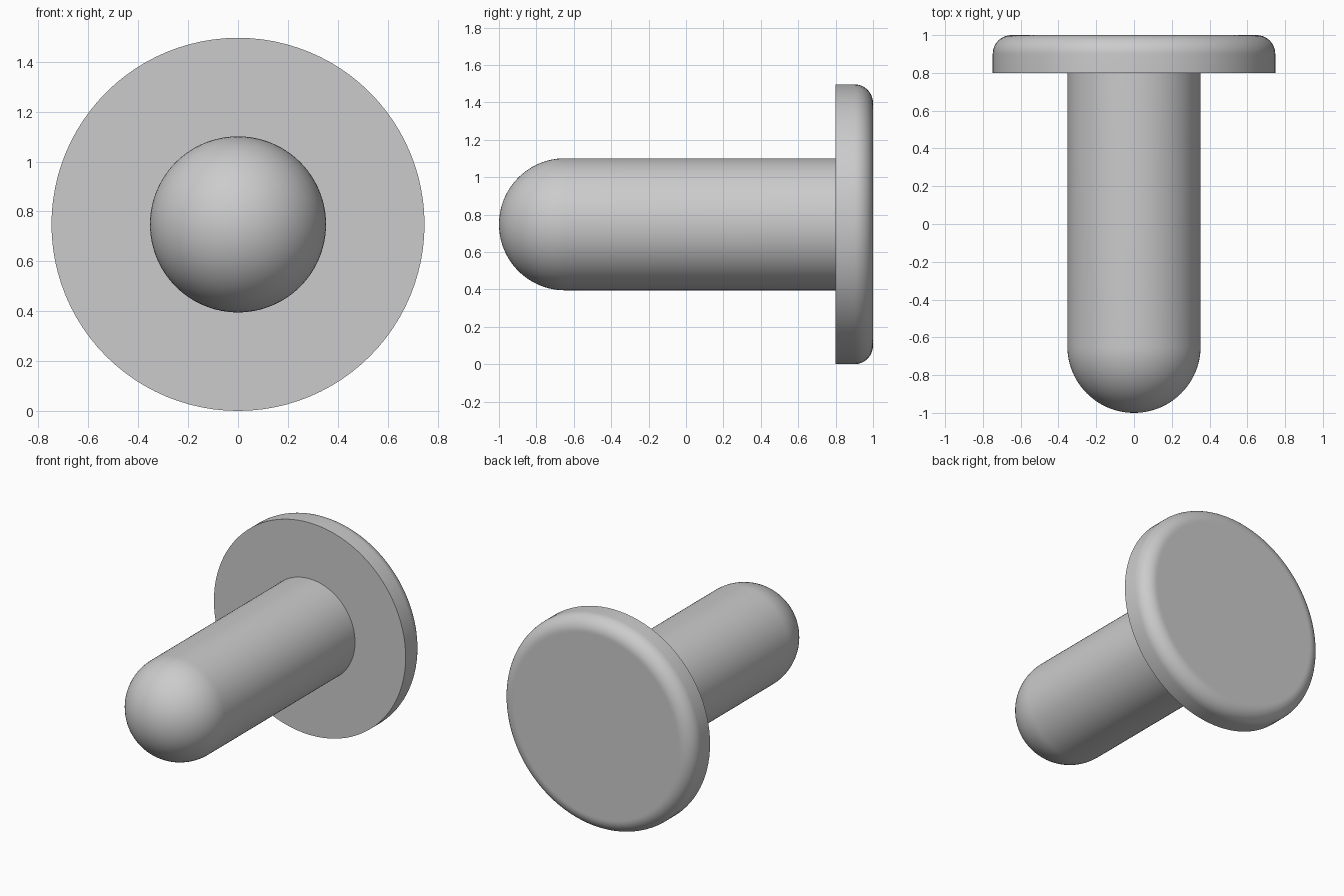
import bpy, bmesh
from math import sin, cos, pi
from mathutils import Matrix, Vector

if "Cube" in bpy.data.objects:
    bpy.data.objects.remove(bpy.data.objects["Cube"], do_unlink=True)

SEGMENTS = 96
HEAD_R, PIN_R, FILLET = 0.748, 0.353, 0.1
HEAD_FRONT, BACK, TIP = 0.8, 1.0, -1.0

grey = bpy.data.materials.new("plain grey")
grey.use_nodes = True
colour = (0.6, 0.6, 0.6, 1)
grey.diffuse_color = colour
grey.node_tree.nodes["Principled BSDF"].inputs["Base Color"].default_value = colour


def arc(radius_centre, y_centre, radius, start, end, steps):
    """Points (radius, y) along a circular arc of the profile."""
    angles = [start + (end - start) * i / steps for i in range(steps + 1)]
    return [(radius_centre + radius * cos(a), y_centre + radius * sin(a)) for a in angles]


def lathe(name, profile):
    """Turn a (radius, y) profile about the horizontal axis."""
    bm = bmesh.new()
    verts = [bm.verts.new((r, y, 0)) for r, y in profile]
    edges = [bm.edges.new(pair) for pair in zip(verts, verts[1:])]
    bmesh.ops.spin(bm, geom=verts + edges, cent=(0, 0, 0), axis=(0, 1, 0),
                   angle=2 * pi, steps=SEGMENTS, use_merge=False)
    bmesh.ops.remove_doubles(bm, verts=bm.verts, dist=1e-5)
    bmesh.ops.recalc_face_normals(bm, faces=bm.faces)
    mesh = bpy.data.meshes.new(name)
    bm.to_mesh(mesh)
    bm.free()
    mesh.materials.append(grey)
    obj = bpy.data.objects.new(name, mesh)
    obj.location.z = HEAD_R
    bpy.context.collection.objects.link(obj)
    bpy.ops.object.select_all(action="DESELECT")
    obj.select_set(True)
    bpy.context.view_layer.objects.active = obj
    bpy.ops.object.shade_smooth_by_angle(angle=pi / 6)
    return obj


# Round-nosed pin, seated slightly into the head
lathe("pin", arc(0, TIP + PIN_R, PIN_R, -pi / 2, 0, 24)
      + [(PIN_R, HEAD_FRONT + 0.02), (0, HEAD_FRONT + 0.02)])

# Disc head with a sharp front rim and a rounded back rim
inner = HEAD_R - FILLET
lathe("head", [(0, HEAD_FRONT), (HEAD_R, HEAD_FRONT)]
      + arc(inner, BACK - FILLET, FILLET, 0, pi / 2, 14)
      + [(inner - 0.01, BACK), (0, BACK)])
